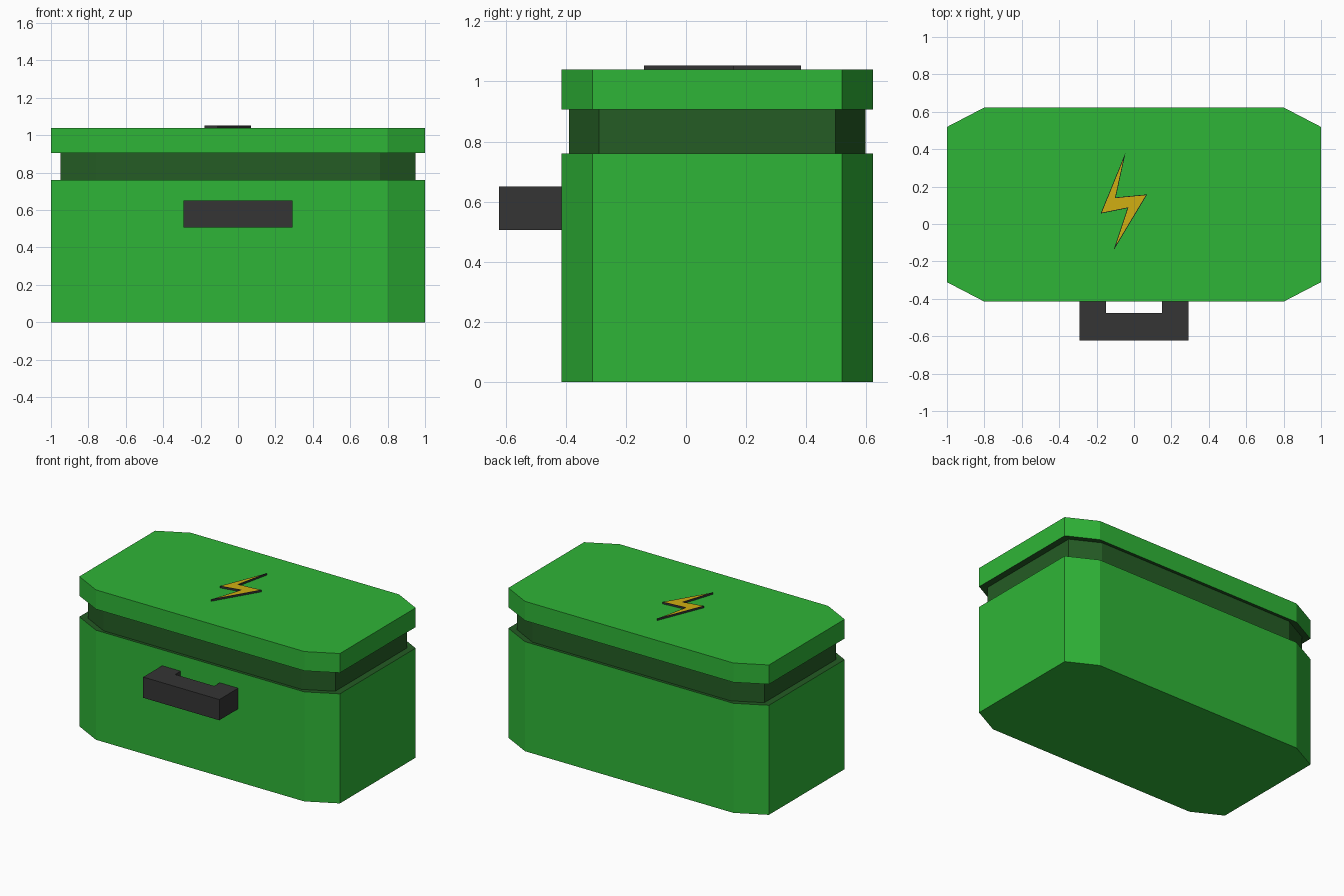
import bpy, bmesh

if "Cube" in bpy.data.objects:
    bpy.data.objects.remove(bpy.data.objects["Cube"])


def material(name, rgb):
    m = bpy.data.materials.new(name)
    m.diffuse_color = (*rgb, 1)
    m.use_nodes = True
    m.node_tree.nodes["Principled BSDF"].inputs["Base Color"].default_value = m.diffuse_color
    return m


GREEN = material("bright green", (0.028, 0.46, 0.038))
DARK = material("dark green", (0.018, 0.107, 0.018))
GREY = material("charcoal", (0.035, 0.035, 0.035))
YELLOW = material("yellow", (0.64, 0.43, 0.006))


def finish(name, bm, mats):
    bmesh.ops.recalc_face_normals(bm, faces=bm.faces)
    me = bpy.data.meshes.new(name)
    bm.to_mesh(me)
    bm.free()
    for m in mats:
        me.materials.append(m)
    ob = bpy.data.objects.new(name, me)
    bpy.context.collection.objects.link(ob)
    return ob


def prism(bm, outline, z0, z1):
    """Extrude a flat outline from z0 to z1 and return the top face."""
    low = [bm.verts.new((x, y, z0)) for x, y in outline]
    top = [bm.verts.new((x, y, z1)) for x, y in outline]
    n = len(outline)
    for i in range(n):
        j = (i + 1) % n
        bm.faces.new((low[i], low[j], top[j], top[i]))
    bm.faces.new(low[::-1])
    return bm.faces.new(top)


# Crate: one octagonal loft with a recessed dark band between body and lid
CY = 0.104
OCT = [(1, -0.415), (1, 0.415), (0.8, 0.519), (-0.8, 0.519),
       (-1, 0.415), (-1, -0.415), (-0.8, -0.519), (0.8, -0.519)]
LEVELS = [(0, 1), (0.76, 1), (0.757, 0.95), (0.909, 0.95), (0.906, 1), (1.04, 1)]
bm = bmesh.new()
rings = [[bm.verts.new((x * s, CY + y * s, z)) for x, y in OCT] for z, s in LEVELS]
for k in range(len(rings) - 1):
    a, b = rings[k], rings[k + 1]
    for i in range(8):
        j = (i + 1) % 8
        f = bm.faces.new((a[i], a[j], b[j], b[i]))
        f.material_index = 1 if 1 <= k <= 3 else 0
bm.faces.new(rings[0][::-1])
bm.faces.new(rings[-1])
finish("crate_body_and_lid", bm, [GREEN, DARK])

# U-shaped front handle
bm = bmesh.new()
prism(bm, [(-0.292, -0.415), (-0.292, -0.622), (0.292, -0.622), (0.292, -0.415),
           (0.15, -0.415), (0.15, -0.475), (-0.15, -0.475), (-0.15, -0.415)], 0.506, 0.65)
finish("front_handle", bm, [GREY])

# Lightning bolt plate: charcoal sides and rim, yellow inset top
bm = bmesh.new()
top = prism(bm, [(-0.045, 0.382), (-0.178, 0.056), (-0.035, 0.085),
                 (-0.109, -0.14), (0.07, 0.158), (-0.098, 0.142)], 1.04, 1.053)
bmesh.ops.recalc_face_normals(bm, faces=bm.faces)
bmesh.ops.inset_region(bm, faces=[top], thickness=0.0035, use_even_offset=True)
top.material_index = 1
finish("lid_bolt_emblem", bm, [GREY, YELLOW])
